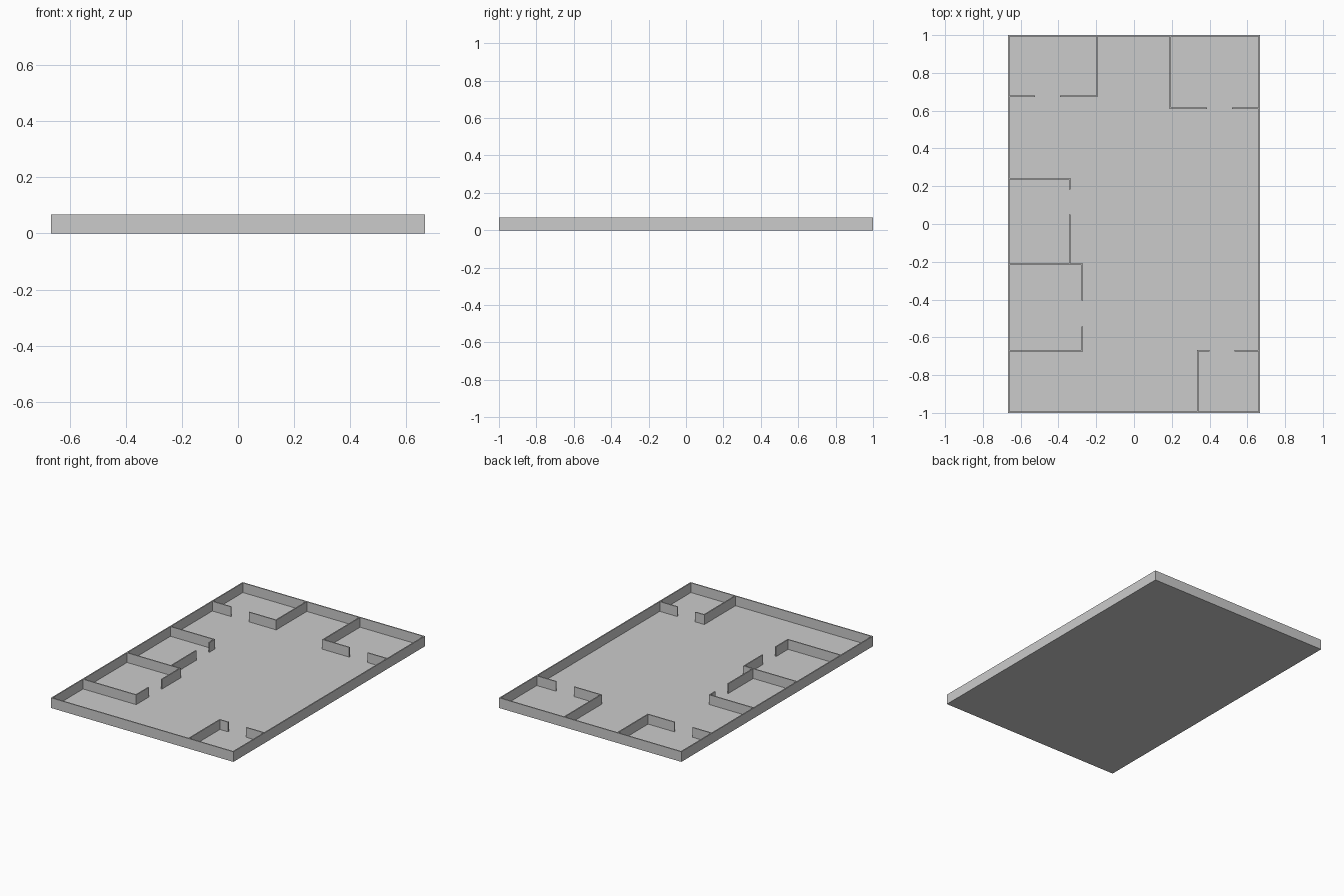
import bpy

if "Cube" in bpy.data.objects:
    bpy.data.objects.remove(bpy.data.objects["Cube"])

W, L, H, T = 1.333, 2.0, 0.067, 0.0075   # plan width, length, wall height, wall thickness
FLOOR = 0.003
X, Y = W / 2, L / 2


def box(name, x0, x1, y0, y1, z0=0.0, z1=H):
    bpy.ops.mesh.primitive_cube_add(size=1, location=((x0 + x1) / 2, (y0 + y1) / 2, (z0 + z1) / 2))
    ob = bpy.context.object
    ob.name = name
    ob.scale = (x1 - x0, y1 - y0, z1 - z0)
    bpy.ops.object.transform_apply(location=False, rotation=False, scale=True)
    return ob


def wall_x(name, y, x0, x1):
    """Wall running along x, centred on y."""
    box(name, x0, x1, y - T / 2, y + T / 2, FLOOR)


def wall_y(name, x, y0, y1):
    """Wall running along y, centred on x."""
    box(name, x - T / 2, x + T / 2, y0, y1, FLOOR)


# Floor slab and outer walls
box("floor", -X, X, -Y, Y, 0, FLOOR)
for side, s in (("left", -1), ("right", 1)):
    wall_y(f"outer_wall_{side}", s * (X - T / 2), -Y, Y)
for side, s in (("front", -1), ("back", 1)):
    wall_x(f"outer_wall_{side}", s * (Y - T / 2), -X + T, X - T)

IX, IY, h = X - T, Y - T, T / 2

# Corner rooms: one side wall, and a wall along x with a doorway
corner_rooms = [
    # name, side wall x, doorway wall y, door start, door end
    ("back_left_room", -0.196, 0.677, -0.523, -0.392),
    ("back_right_room", 0.193, 0.612, 0.387, 0.520),
    ("front_right_room", 0.337, -0.671, 0.400, 0.531),
]
for name, x, y, d0, d1 in corner_rooms:
    left = -IX if x < 0 else x - h
    right = x + h if x < 0 else IX
    wall_x(name + "_door_wall_left", y, left, d0)
    wall_x(name + "_door_wall_right", y, d1, right)
    if y > 0:
        wall_y(name + "_side_wall", x, y + h, IY)
    else:
        wall_y(name + "_side_wall", x, -IY, y - h)

# Rooms along the left wall: a doorway wall along y between cross walls
side_rooms = [
    # name, doorway wall x, bottom y, top y, door start, door end
    ("middle_room", -0.341, -0.213, 0.240, 0.050, 0.183),
    ("lower_room", -0.275, -0.671, -0.213, -0.543, -0.406),
]
for name, x, y0, y1, d0, d1 in side_rooms:
    wall_y(name + "_door_wall_front", x, y0 + h, d0)
    wall_y(name + "_door_wall_back", x, d1, y1 - h)
wall_x("middle_room_back_wall", 0.240, -IX, -0.341 + h)
wall_x("shared_room_wall", -0.213, -IX, -0.275 + h)
wall_x("lower_room_front_wall", -0.671, -IX, -0.275 + h)
